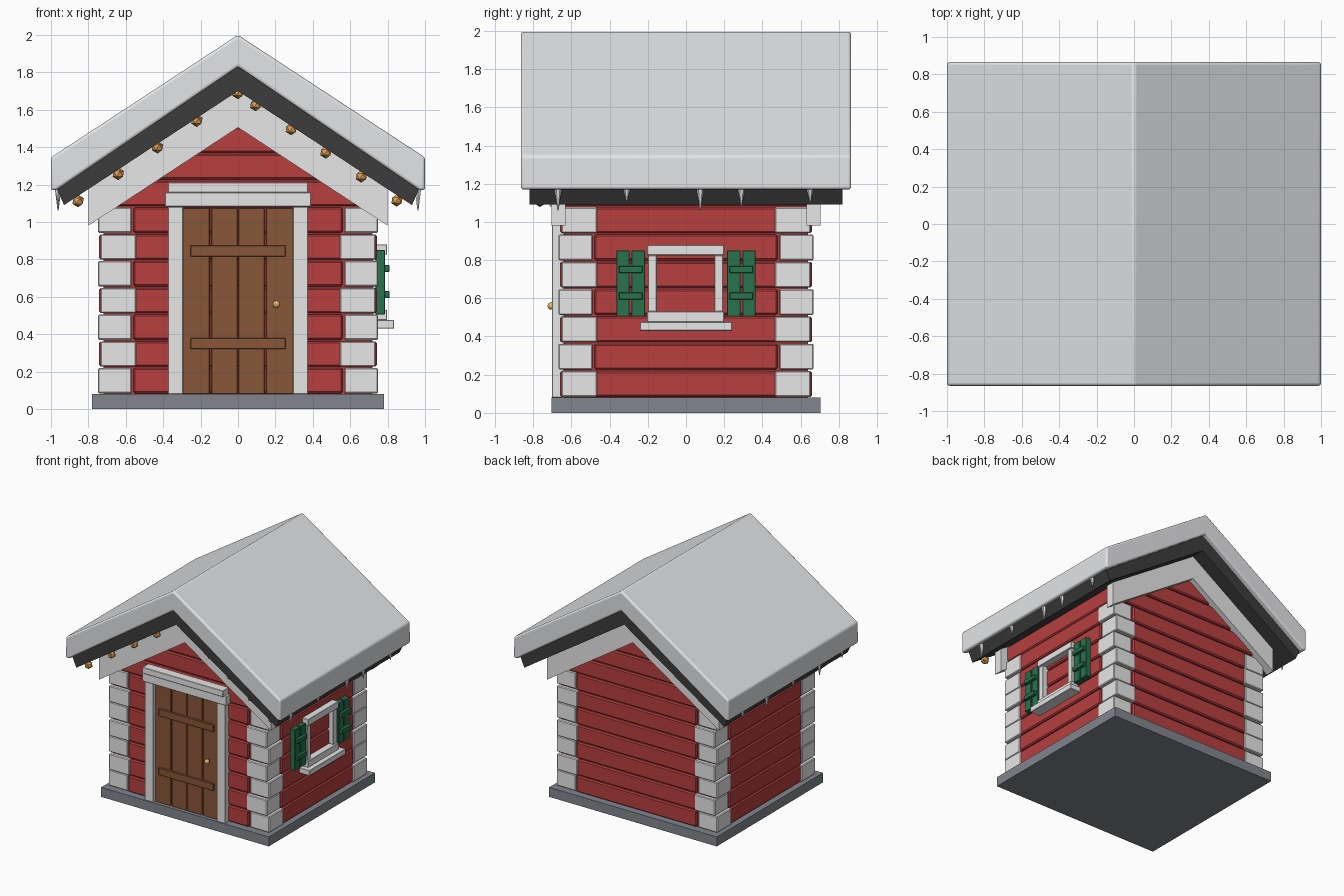
import bpy
import bmesh
from mathutils import Vector

if "Cube" in bpy.data.objects:
    bpy.data.objects.remove(bpy.data.objects["Cube"], do_unlink=True)


def material(name, rgb):
    m = bpy.data.materials.new(name)
    m.use_nodes = True
    m.diffuse_color = (*rgb, 1)
    m.node_tree.nodes["Principled BSDF"].inputs["Base Color"].default_value = (*rgb, 1)
    return m


RED = material("red wood", (0.48, 0.05, 0.05))
WHITE = material("white trim", (0.8, 0.8, 0.8))
SNOW = material("snow", (0.8, 0.81, 0.83))
DARK = material("dark roof", (0.045, 0.045, 0.045))
STONE = material("grey stone", (0.22, 0.24, 0.27))
BROWN = material("brown door wood", (0.25, 0.095, 0.04))
GREEN = material("green shutter", (0.022, 0.17, 0.075))
GOLD = material("amber glass", (0.75, 0.36, 0.09))
BRASS = material("brass", (0.8, 0.48, 0.15))


def finish(name, bm, mat, bevel=0, segments=1, smooth=False):
    bmesh.ops.recalc_face_normals(bm, faces=bm.faces)
    mesh = bpy.data.meshes.new(name)
    bm.to_mesh(mesh)
    bm.free()
    mesh.materials.append(mat)
    ob = bpy.data.objects.new(name, mesh)
    bpy.context.collection.objects.link(ob)
    if bevel:
        mod = ob.modifiers.new("Bevel", "BEVEL")
        mod.width = bevel
        mod.segments = segments
        mod.limit_method = "ANGLE"
    if smooth:
        bpy.ops.object.select_all(action="DESELECT")
        ob.select_set(True)
        bpy.context.view_layer.objects.active = ob
        bpy.ops.object.shade_smooth_by_angle(angle=0.9)
    return ob


def add_box(bm, x, y, z):
    """Box from (low, high) pairs on each axis."""
    lo, hi = Vector((x[0], y[0], z[0])), Vector((x[1], y[1], z[1]))
    verts = bmesh.ops.create_cube(bm, size=1)["verts"]
    for v in verts:
        v.co = (lo + hi) / 2 + v.co * (hi - lo)


def boxes(name, mat, items, bevel=0):
    bm = bmesh.new()
    for item in items:
        add_box(bm, *item)
    return finish(name, bm, mat, bevel)


def add_prism(bm, half, y0, y1):
    """Extrude a left-right symmetric outline, given as its +x half, along y."""
    outline = half + [(-x, z) for x, z in reversed(half) if x > 0]
    face = bm.faces.new([bm.verts.new((x, y0, z)) for x, z in outline])
    new = bmesh.ops.extrude_face_region(bm, geom=[face])["geom"]
    bmesh.ops.translate(bm, vec=(0, y1 - y0, 0),
                        verts=[g for g in new if isinstance(g, bmesh.types.BMVert)])


def prism(name, mat, half, y0, y1, **kw):
    bm = bmesh.new()
    add_prism(bm, half, y0, y1)
    return finish(name, bm, mat, **kw)


SLOPE = 0.656
FLOOR, COURSE, COUNT = 0.08, 0.143, 7
EAVE = FLOOR + COURSE * COUNT

# Foundation and wall core
boxes("foundation", STONE, [((-0.78, 0.78), (-0.705, 0.705), (0, FLOOR))])
boxes("wall_core", RED, [((-0.72, 0.72), (-0.638, 0.638), (FLOOR, EAVE))])

# Plank courses and alternating corner blocks
front_planks, side_planks, corners = [], [], []
for i in range(COUNT):
    z = (FLOOR + i * COURSE + 0.004, FLOOR + (i + 1) * COURSE - 0.004)
    front_planks.append(((-0.56, 0.56), (-0.66, 0.66), z))
    side_planks.append(((-0.742, 0.742), (-0.48, 0.48), z))
    x, y = ((0.57, 0.748), (0.465, 0.652)) if i % 2 == 0 else ((0.545, 0.736), (0.49, 0.668))
    for sx in (-1, 1):
        for sy in (-1, 1):
            corners.append((sorted(sx * v for v in x), sorted(sy * v for v in y), z))
boxes("front_and_back_planks", RED, front_planks, 0.009)
boxes("side_planks", RED, side_planks, 0.009)
boxes("corner_blocks", WHITE, corners, 0.006)

# Gable planks narrowing towards the ridge
bm = bmesh.new()
for i in range(4):
    z0 = EAVE + i * COURSE + 0.004
    z1 = z0 + COURSE - 0.008
    w0, w1 = (min(0.735, (1.71 - z) / SLOPE) for z in (z0, z1))
    add_prism(bm, [(w0, z0), (w1, z1)], -0.66, 0.66)
finish("gable_planks", bm, RED, 0.009)
prism("gable_core", RED, [(0, 1.68), (0.72, 1.68 - 0.72 * SLOPE), (0.72, EAVE - 0.01)], -0.638, 0.638)

# Gable trim, roof and snow
for name, y0, y1 in (("front_gable_trim", -0.705, -0.63), ("back_gable_trim", 0.63, 0.705)):
    prism(name, WHITE, [(0, 1.72), (0.8, 1.72 - 0.8 * SLOPE), (0.8, 1.505 - 0.8 * SLOPE), (0, 1.505)], y0, y1)
prism("roof", DARK, [(0, 1.86), (0.985, 1.86 - 0.985 * SLOPE), (0.93, 1.09), (0, 1.70)], -0.82, 0.82)
prism("snow_cover", SNOW, [(0, 2.0), (1.0, 1.345), (1.0, 1.17), (0.97, 1.17), (0, 1.83)],
      -0.865, 0.865, bevel=0.062, segments=4, smooth=True)

# Door
boxes("door_planks", BROWN, [((a, b), (-0.678, -0.64), (FLOOR, 1.075)) for a, b in
                             ((-0.297, -0.151), (-0.143, -0.003), (0.003, 0.141), (0.149, 0.297))], 0.003)
boxes("door_crossbars", BROWN, [((-0.255, 0.255), (-0.692, -0.67), (z, z + 0.06)) for z in (0.32, 0.815)], 0.003)
boxes("door_frame", WHITE, [((-0.375, -0.295), (-0.702, -0.64), (FLOOR, EAVE)),
                            ((0.295, 0.375), (-0.702, -0.64), (FLOOR, EAVE)),
                            ((-0.39, 0.39), (-0.715, -0.64), (EAVE, 1.158)),
                            ((-0.375, 0.375), (-0.735, -0.64), (1.158, 1.21))], 0.003)
bm = bmesh.new()
bmesh.ops.create_uvsphere(bm, u_segments=10, v_segments=8, radius=0.02)
bmesh.ops.translate(bm, verts=bm.verts, vec=(0.205, -0.705, 0.56))
finish("door_knob", bm, BRASS, smooth=True)

# Window on the left wall, with shutters
boxes("window_frame", WHITE, [((0.72, 0.797), (-0.205, 0.2), (0.825, 0.88)),
                              ((0.72, 0.797), (-0.205, 0.2), (0.475, 0.53)),
                              ((0.72, 0.785), (-0.2, -0.153), (0.53, 0.825)),
                              ((0.72, 0.785), (0.148, 0.195), (0.53, 0.825)),
                              ((0.72, 0.835), (-0.242, 0.24), (0.43, 0.475))], 0.003)
slats, bars = [], []
for s in (-1, 1):
    for a, b in ((0.215, 0.285), (0.295, 0.365)):
        slats.append(((0.735, 0.785), sorted((s * a, s * b)), (0.505, 0.85)))
    for z in (0.593, 0.733):
        bars.append(((0.76, 0.81), sorted((s * 0.228, s * 0.352)), (z, z + 0.037)))
boxes("shutter_slats", GREEN, slats, 0.003)
boxes("shutter_crossbars", GREEN, bars, 0.003)

# Icicles along both eaves
bm = bmesh.new()
for side, row in ((1, ((-0.67, 0.12), (-0.31, 0.075), (0.075, 0.12), (0.29, 0.1), (0.65, 0.08))),
                  (-1, ((-0.7, 0.08), (-0.4, 0.11), (-0.05, 0.08), (0.3, 0.12), (0.62, 0.09)))):
    for y, length in row:
        cone = bmesh.ops.create_cone(bm, cap_ends=True, segments=6, radius1=0.003, radius2=0.02, depth=length)
        bmesh.ops.translate(bm, verts=cone["verts"], vec=(side * 0.962, y, 1.18 - length / 2))
finish("icicles", bm, SNOW)

# Light bulbs under the front edge of the roof
bm = bmesh.new()
for x in (-0.855, -0.64, -0.43, -0.22, 0, 0.095, 0.285, 0.47, 0.66, 0.85):
    bulb = bmesh.ops.create_icosphere(bm, subdivisions=1, radius=0.034)
    bmesh.ops.translate(bm, verts=bulb["verts"], vec=(x, -0.765, 1.69 - abs(x) * 0.676))
finish("light_bulbs", bm, GOLD)
